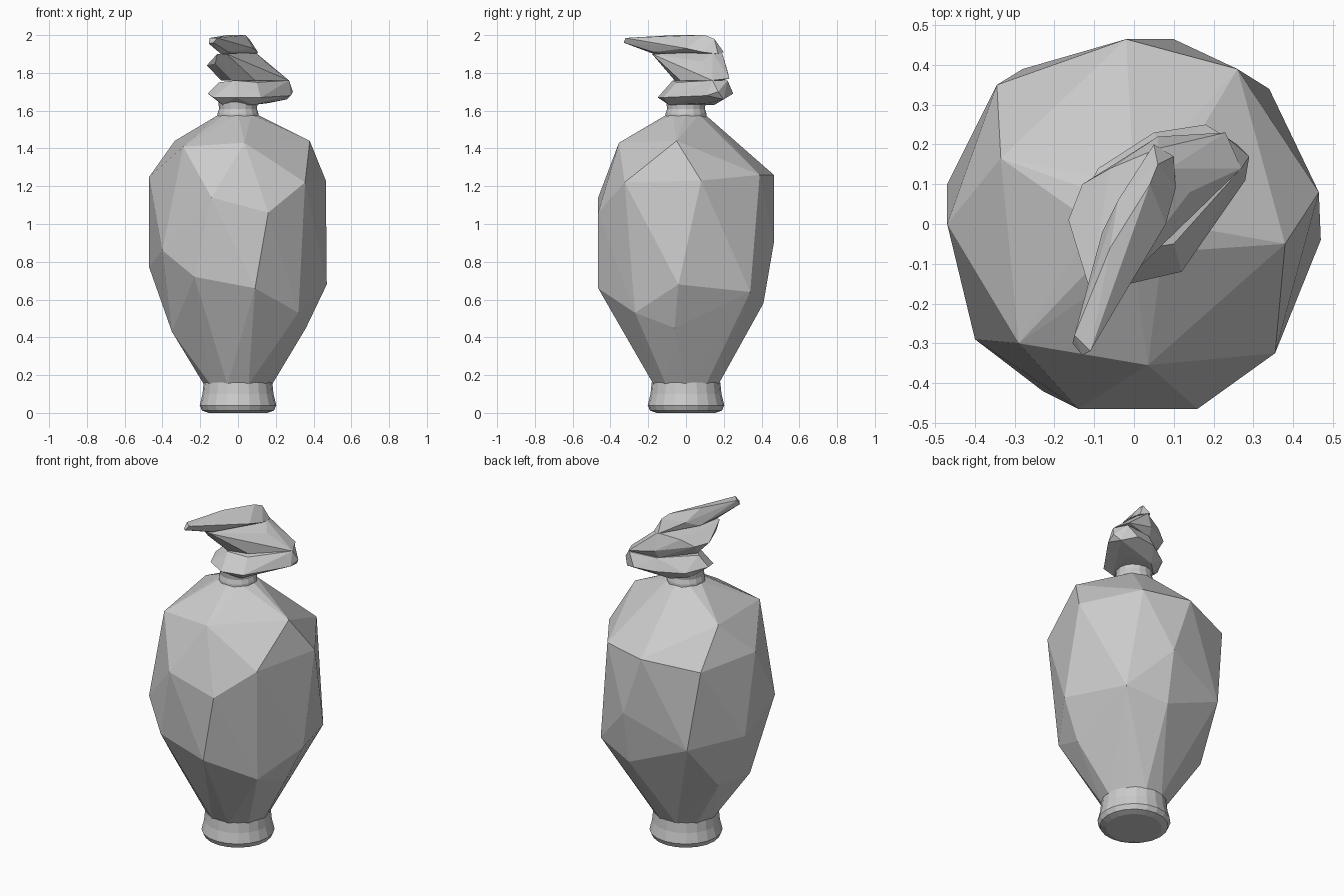
import bpy, bmesh
from math import sin, cos, tau


def ring(r, z, n, turn=0.0):
    return [(r * cos(tau * (i + turn) / n), r * sin(tau * (i + turn) / n), z) for i in range(n)]


def faceted(name, points):
    """Chiselled solid: convex hull round a few corner points."""
    bm = bmesh.new()
    for p in points:
        bm.verts.new(p)
    res = bmesh.ops.convex_hull(bm, input=bm.verts[:])
    loose = [v for v in bm.verts if not v.link_faces]
    bmesh.ops.delete(bm, geom=loose, context='VERTS')
    bmesh.ops.recalc_face_normals(bm, faces=bm.faces[:])
    return finish(name, bm)


def lathe(name, profile, n):
    """Turned solid from (radius, height) pairs, capped at both ends."""
    bm = bmesh.new()
    rows = [[bm.verts.new(p) for p in ring(r, z, n)] for r, z in profile]
    for a, b in zip(rows, rows[1:]):
        for i in range(n):
            j = (i + 1) % n
            bm.faces.new((a[i], a[j], b[j], b[i]))
    bm.faces.new(rows[0][::-1])
    bm.faces.new(rows[-1])
    return finish(name, bm)


def finish(name, bm):
    mesh = bpy.data.meshes.new(name)
    bm.to_mesh(mesh)
    bm.free()
    ob = bpy.data.objects.new(name, mesh)
    bpy.context.collection.objects.link(ob)
    return ob


# Large cut-stone body: shoulder, waist and lower corners
shoulder = [(.035, -.355, 1.43), (-.29, -.30, 1.41), (.38, -.05, 1.44), (-.335, .165, 1.44)]
upper = [(-.14, -.465, 1.14), (.355, -.325, 1.22), (.16, -.465, 1.06), (.465, .08, 1.23),
         (-.47, 0, 1.25), (-.345, .35, 1.22), (.26, .39, 1.26), (-.02, .465, 1.26)]
lower = [(-.40, -.29, .86), (-.23, -.42, .72), (.09, -.465, .66), (.47, -.04, .68),
         (-.47, .10, .77), (-.28, .39, .74), (.34, .34, .64), (.10, .465, .90),
         (.32, -.27, .53), (.36, -.06, .45), (-.35, -.12, .43), (-.34, .17, .46), (.10, .41, .58)]
faceted("bottle_body", shoulder + upper + lower + ring(.10, 1.58, 8) + ring(.18, .15, 10))

# Turned foot and neck
lathe("foot", [(.155, 0), (.19, .012), (.203, .04), (.188, .10), (.182, .16)], 20)
lathe("neck", [(.11, 1.54), (.108, 1.585), (.10, 1.61), (.105, 1.65)], 16)

# Rough stopper: bottom lobe, middle lobe and pointed flake on top
faceted("stopper_lower", [
    (-.16, .01, 1.69), (-.13, -.08, 1.67), (-.01, -.15, 1.67), (.12, -.12, 1.67),
    (.28, .11, 1.68), (.29, .17, 1.70), (.26, .20, 1.66), (.18, .25, 1.69),
    (.05, .23, 1.69), (-.09, .14, 1.68),
    (-.08, -.06, 1.63), (.08, -.09, 1.63), (.16, .12, 1.64), (0, .15, 1.63), (-.08, .07, 1.63),
    (-.10, .02, 1.75), (-.02, -.07, 1.76), (.10, -.05, 1.75), (.27, .14, 1.76),
    (.23, .22, 1.76), (.06, .20, 1.76)])
faceted("stopper_middle", [
    (-.165, .01, 1.84), (-.12, -.12, 1.85), (-.13, .10, 1.84), (-.11, -.17, 1.90),
    (-.06, -.18, 1.90), (.09, .14, 1.91), (.06, .19, 1.91), (-.06, .14, 1.88),
    (.06, .22, 1.81), (.23, .23, 1.77), (.27, .14, 1.76), (.14, .08, 1.86),
    (-.09, .02, 1.76), (-.03, -.06, 1.76), (.09, -.03, 1.76), (.05, .19, 1.76)])
faceted("stopper_flake", [
    (-.13, -.33, 1.96), (-.155, -.30, 1.955), (-.15, -.28, 1.985), (-.11, -.32, 1.985),
    (-.12, -.17, 1.93), (-.08, -.02, 1.91), (-.04, .06, 1.95), (.05, .20, 1.91),
    (.10, .17, 1.90), (.105, .09, 1.91), (.08, 0, 1.93), (-.05, -.17, 1.91),
    (-.09, -.17, 1.90), (-.06, -.06, 2.0), (.04, .10, 2.0), (.06, .15, 1.98)])
